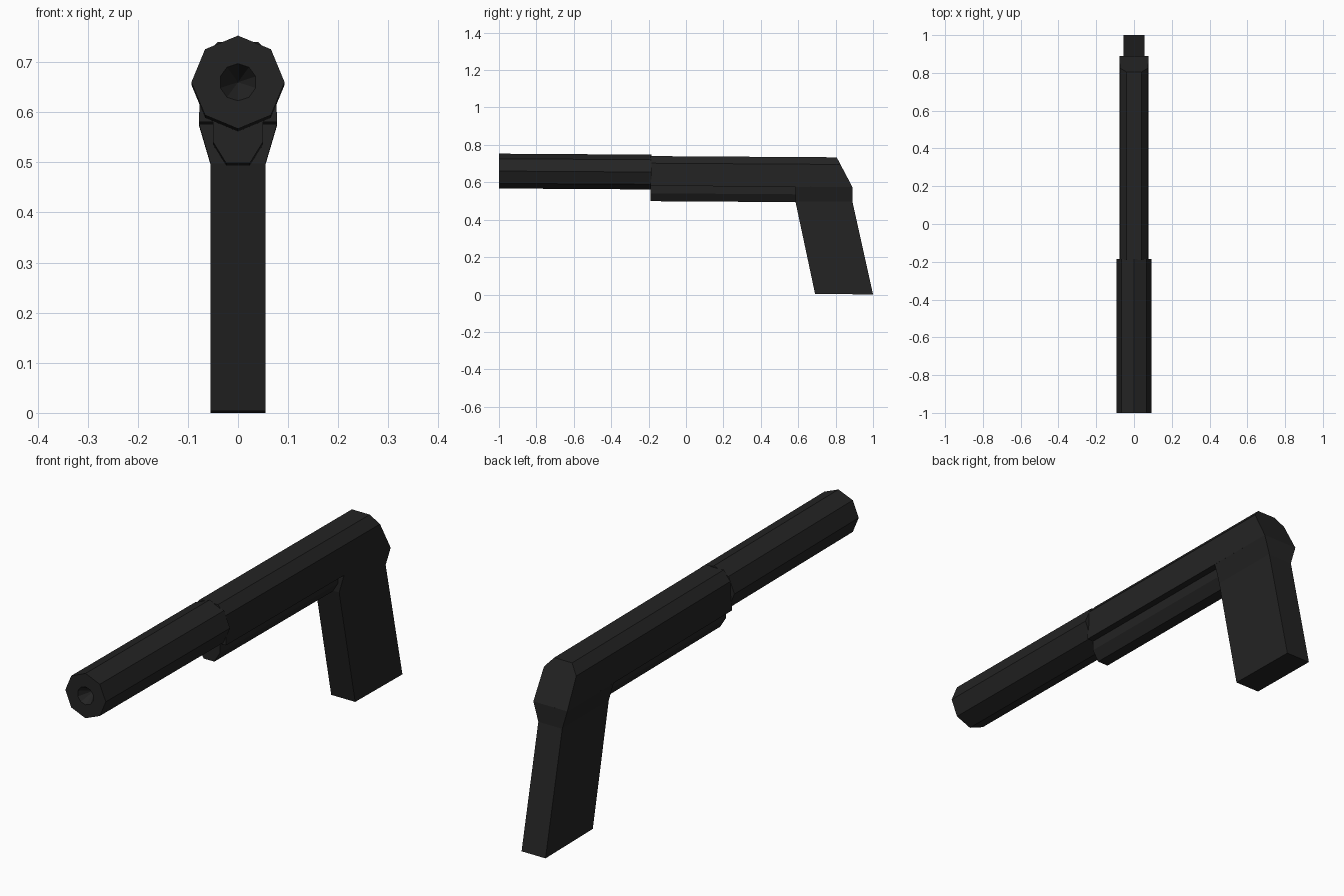
import bpy, bmesh, math

if "Cube" in bpy.data.objects:
    bpy.data.objects.remove(bpy.data.objects["Cube"])

black = bpy.data.materials.new("matte_black")
black.diffuse_color = (0.017, 0.017, 0.017, 1)
black.use_nodes = True
black.node_tree.nodes["Principled BSDF"].inputs["Base Color"].default_value = black.diffuse_color
SLOPE = -0.0065  # the whole upper assembly droops slightly towards the rear


def loft(name, rings, material=black):
    """Skin a list of equal-length closed rings and cap both ends."""
    bm = bmesh.new()
    loops = [[bm.verts.new(p) for p in ring] for ring in rings]
    n = len(loops[0])
    for a, b in zip(loops, loops[1:]):
        for i in range(n):
            j = (i + 1) % n
            bm.faces.new((a[i], a[j], b[j], b[i]))
    bm.faces.new(loops[0][::-1])
    bm.faces.new(loops[-1])
    bmesh.ops.recalc_face_normals(bm, faces=bm.faces[:])
    me = bpy.data.meshes.new(name)
    bm.to_mesh(me)
    bm.free()
    me.materials.append(material)
    ob = bpy.data.objects.new(name, me)
    bpy.context.collection.objects.link(ob)
    return ob


def mirrored(half):
    """Close a right-hand half profile (x, z) across x = 0."""
    return half + [(-x, z) for x, z in reversed(half)]


def section(profile, y_of_z, y_ref):
    """Place an (x, z) profile at a depth given per height, with the droop."""
    return [(x, y_of_z(z), z + SLOPE * (y_of_z(z) - y_ref)) for x, z in profile]


def circle(n, r, zc, start):
    return [(r * math.sin(start + 2 * math.pi * i / n),
             zc + r * math.cos(start + 2 * math.pi * i / n)) for i in range(n)]


# Eight-sided front tube
octagon = circle(8, 0.093, 0.66, 0)
tube = loft("front_tube", [section(octagon, lambda z, y=y: y, -1) for y in (-1, -0.185)])

# Conical bore cut into the tube's front face
mouth = circle(10, 0.037, 0.66, 0)
cutter = loft("bore_cutter", [
    [(x * 1.2, -1.012, 0.66 + (z - 0.66) * 1.2) for x, z in mouth],
    [(x * 0.02, -0.94, 0.66 + (z - 0.66) * 0.02) for x, z in mouth]])
cutter.hide_render = True
cutter.hide_set(True)
cut = tube.modifiers.new("bore", 'BOOLEAN')
cut.operation = 'DIFFERENCE'
cut.solver = 'EXACT'
cut.object = cutter

# Upper slide with chamfered top and sloping rear face
slide = mirrored([(0.078, 0.581), (0.074, 0.702), (0.041, 0.74)])
loft("upper_slide", [
    section(slide, lambda z: -0.19, -0.19),
    section(slide, lambda z: 0.89 - (z - 0.581) * 0.53, -0.19)])

# Narrower frame under the slide
frame = mirrored([(0.024, 0.499), (0.05, 0.541), (0.05, 0.6)])
loft("lower_frame", [section(frame, lambda z, y=y: y, -0.19) for y in (-0.19, 0.65)])

# Raked grip, flaring out at the top to the slide's width
grip = [(0.055, 0.69, 0.004, 1.0, 0.0),
        (0.055, 0.585, 0.498, 0.89, 0.496),
        (0.078, 0.585, 0.577, 0.89, 0.574)]
loft("grip", [[(-w, y0, z0), (w, y0, z0), (w, y1, z1), (-w, y1, z1)]
              for w, y0, z0, y1, z1 in grip])
